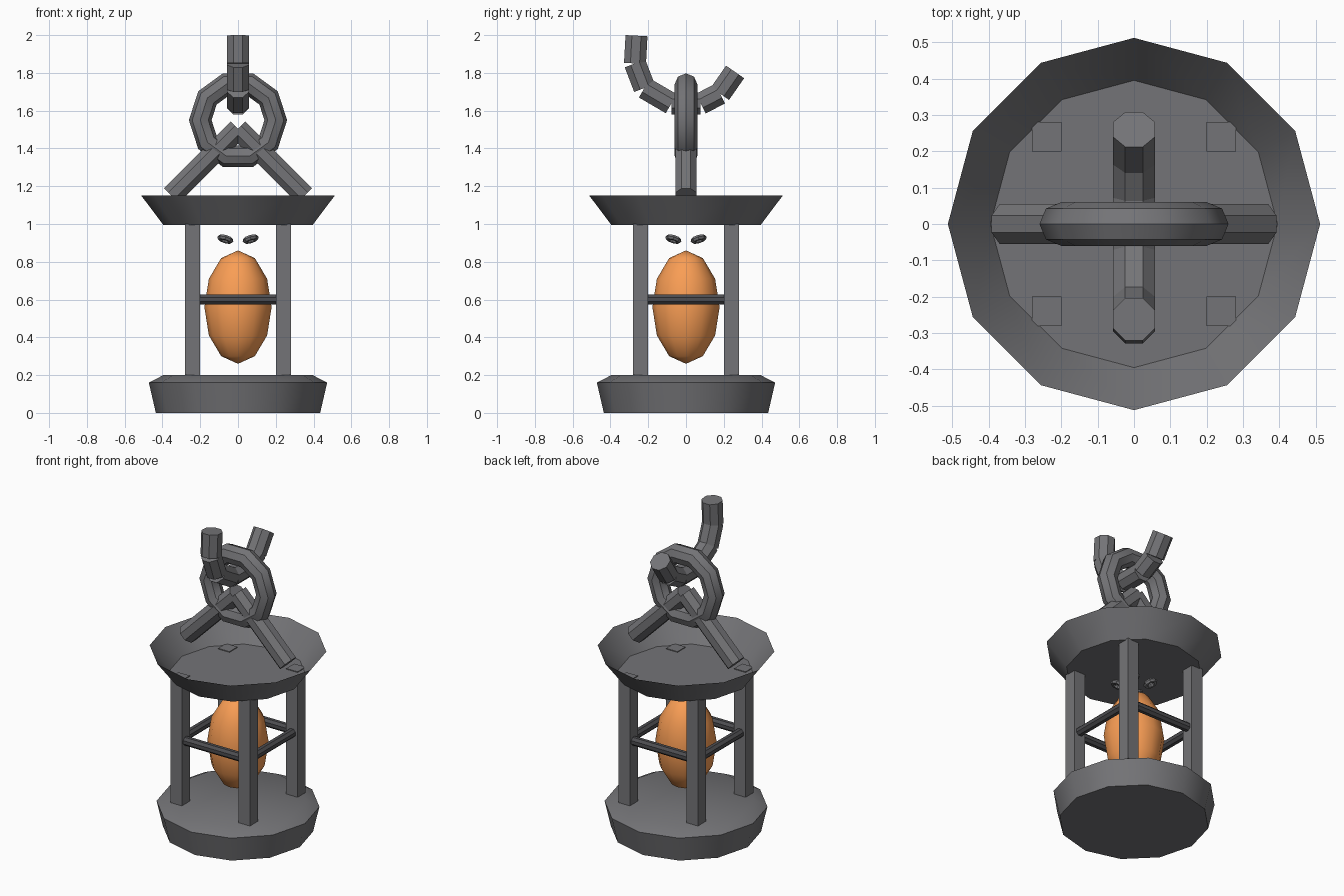
import bpy, math
from mathutils import Vector, Matrix

if "Cube" in bpy.data.objects:
    bpy.data.objects.remove(bpy.data.objects["Cube"])


def material(name, color):
    mat = bpy.data.materials.new(name)
    mat.diffuse_color = (*color, 1)
    mat.use_nodes = True
    mat.node_tree.nodes["Principled BSDF"].inputs["Base Color"].default_value = mat.diffuse_color
    return mat


IRON = material("dark_iron", (0.175, 0.175, 0.185))
RAIL = material("darker_iron", (0.075, 0.075, 0.082))
ORANGE = material("flame_orange", (0.95, 0.34, 0.09))


def finish(ob, name, mat, angle):
    """Name, colour and smooth an object, keeping edges above the angle sharp."""
    ob.name = name
    ob.data.materials.append(mat)
    bpy.ops.object.select_all(action='DESELECT')
    ob.select_set(True)
    bpy.context.view_layer.objects.active = ob
    bpy.ops.object.shade_smooth_by_angle(angle=math.radians(angle))
    return ob


def turned(name, profile, n=12, cap_top=True):
    """Revolve (radius, z) points into an n-sided shell with a closed bottom."""
    verts = [(r * math.cos(2 * math.pi * i / n), r * math.sin(2 * math.pi * i / n), z)
             for r, z in profile for i in range(n)]
    faces = [(k * n + i, k * n + (i + 1) % n, (k + 1) * n + (i + 1) % n, (k + 1) * n + i)
             for k in range(len(profile) - 1) for i in range(n)]
    faces.append(tuple(reversed(range(n))))
    if cap_top:
        faces.append(tuple(range(len(verts) - n, len(verts))))
    me = bpy.data.meshes.new(name)
    me.from_pydata(verts, [], faces)
    ob = bpy.data.objects.new(name, me)
    bpy.context.collection.objects.link(ob)
    return finish(ob, name, IRON, 35)


def rod(name, a, b, r, mat=IRON, sides=8):
    """Straight cylinder between two points."""
    a, b = Vector(a), Vector(b)
    bpy.ops.mesh.primitive_cylinder_add(vertices=sides, radius=r, depth=(b - a).length)
    ob = bpy.context.object
    spin = Matrix.Rotation(math.pi / sides, 4, 'Z')
    ob.matrix_world = (Matrix.Translation((a + b) / 2)
                       @ (b - a).to_track_quat('Z', 'Y').to_matrix().to_4x4() @ spin)
    return finish(ob, name, mat, 30)


# Base plinth and open dish-shaped cap
turned("base", [(0.435, 0), (0.472, 0.16), (0.395, 0.2)])
turned("cap_dish", [(0.395, 0.995), (0.512, 1.15)], cap_top=False)

# Four square posts, side rails and small tilted rings under the cap
for i in range(4):
    a = math.pi / 4 + i * math.pi / 2
    sx, sy = round(math.cos(a) * 1.414), round(math.sin(a) * 1.414)
    bpy.ops.mesh.primitive_cube_add(size=1, location=(0.24 * sx, 0.24 * sy, 0.6))
    post = bpy.context.object
    post.scale = (0.08, 0.08, 0.8)
    finish(post, f"post_{i + 1}", IRON, 30)

    rot = Matrix.Rotation(i * math.pi / 2, 3, 'Z')
    rod(f"rail_{i + 1}", rot @ Vector((-0.22, -0.24, 0.6)),
        rot @ Vector((0.22, -0.24, 0.6)), 0.028, RAIL)

    bpy.ops.mesh.primitive_torus_add(major_segments=8, minor_segments=6,
                                     major_radius=0.03, minor_radius=0.014)
    ring = bpy.context.object
    ring.matrix_world = (Matrix.Translation((0.067 * sx, 0.067 * sy, 0.92))
                         @ Matrix.Rotation(a, 4, 'Z') @ Matrix.Rotation(-0.4, 4, 'Y'))
    finish(ring, f"small_ring_{i + 1}", IRON, 35)

# Glowing egg-shaped flame
bpy.ops.mesh.primitive_uv_sphere_add(segments=12, ring_count=6, radius=1, location=(0, 0, 0.56))
flame = bpy.context.object
flame.scale = (0.178, 0.178, 0.3)
finish(flame, "flame", ORANGE, 60)

# Slanted hanger bars
for s, side in ((-1, "left"), (1, "right")):
    rod(f"hanger_bar_{side}", (0.353 * s, 0, 1.15), (0, 0, 1.503), 0.06)

# Closed chain link
bpy.ops.mesh.primitive_torus_add(
    major_segments=10, minor_segments=8, major_radius=0.2, minor_radius=0.06,
    location=(0, 0, 1.55), rotation=(math.pi / 2, 0, 0))
finish(bpy.context.object, "chain_link", IRON, 40)

# Broken upper link: separate straight pieces following an open arc (y, z)
arc = [(-0.262, 1.997), (-0.27, 1.85), (-0.22, 1.72), (-0.078, 1.637),
       (0.078, 1.637), (0.18, 1.69), (0.26, 1.805)]
for i, (p, q) in enumerate(zip(arc, arc[1:])):
    rod(f"broken_link_{i + 1}", (0, *p), (0, *q), 0.063)
